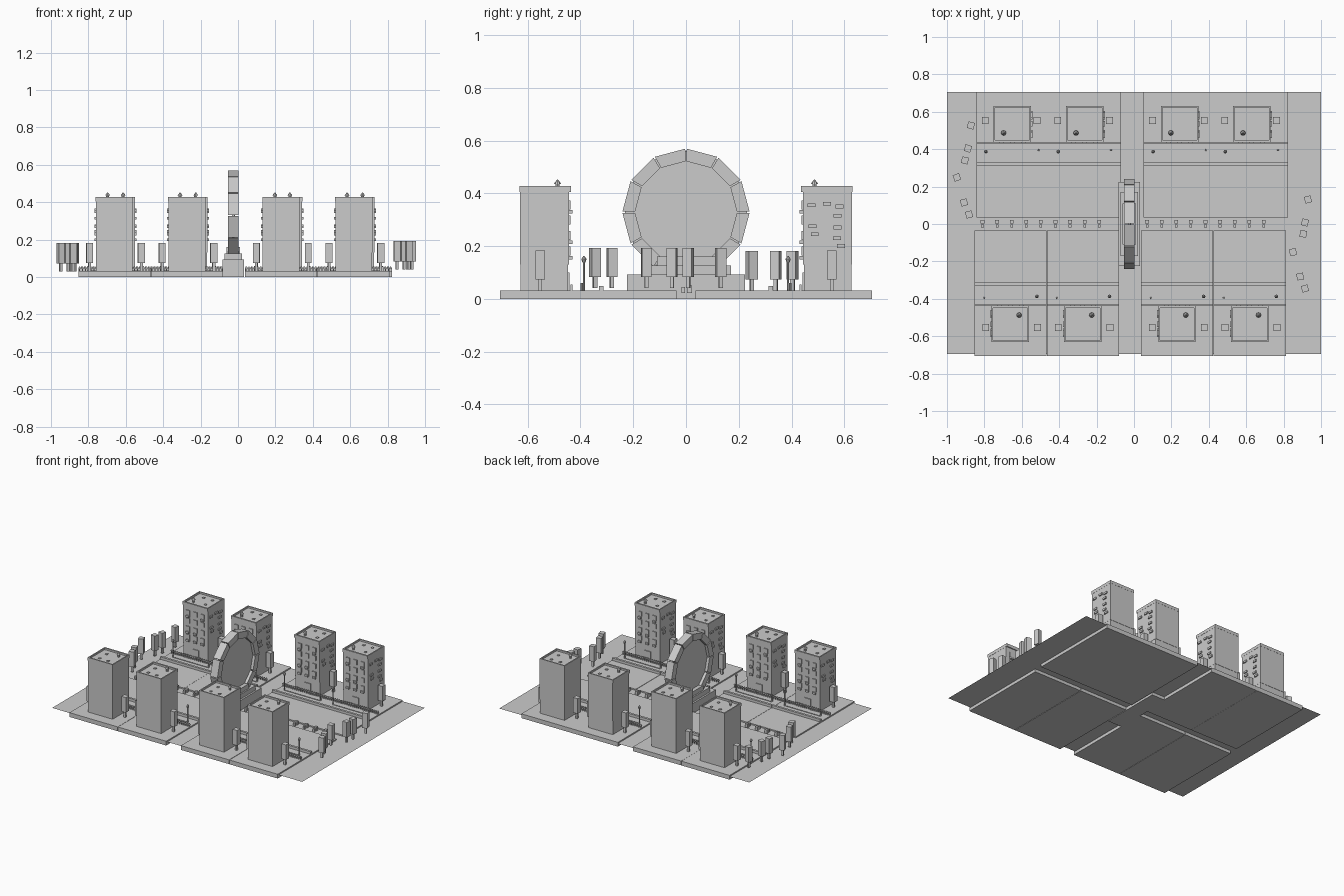
import bpy, bmesh, math, random
from mathutils import Matrix, Vector

if "Cube" in bpy.data.objects:
    bpy.data.objects.remove(bpy.data.objects["Cube"])

random.seed(4)


def new_object(name, bm, mesh=None):
    if mesh is None:
        mesh = bpy.data.meshes.new(name)
        bm.to_mesh(mesh)
        bm.free()
    ob = bpy.data.objects.new(name, mesh)
    bpy.context.collection.objects.link(ob)
    return ob


def box(bm, x0, x1, y0, y1, z0, z1, pre=Matrix.Identity(4)):
    m = pre @ Matrix.Translation(((x0 + x1) / 2, (y0 + y1) / 2, (z0 + z1) / 2)) \
        @ Matrix.Diagonal((x1 - x0, y1 - y0, z1 - z0, 1))
    bmesh.ops.create_cube(bm, size=1, matrix=m)


def cone(bm, x, y, z0, z1, r0, r1, n=8):
    bmesh.ops.create_cone(bm, cap_ends=True, segments=n, radius1=r0, radius2=r1, depth=z1 - z0,
                          matrix=Matrix.Translation((x, y, (z0 + z1) / 2)))


def tree(bm, x, y, z, angle=0.0):
    pre = Matrix.Translation((x, y, z)) @ Matrix.Rotation(angle, 4, 'Z')
    box(bm, -.007, .007, -.007, .007, 0, .05, pre)
    box(bm, -.018, .018, -.018, .018, .043, .152, pre)


parts = {}          # parts of one street block, in block coordinates
TOP = .031

# pavement slab
bm = bmesh.new()
box(bm, -.193, .193, .036, .706, 0, TOP)
parts["pavement_slab"] = bm

# low wall by the road and thin seam behind it
bm = bmesh.new()
box(bm, -.193, .193, .313, .329, TOP, .049)
box(bm, -.14, .145, .384, .388, TOP, .035)
parts["low_wall"] = bm

# picket fence
bm = bmesh.new()
box(bm, -.193, .193, .431, .436, .045, .051)
for i in range(25):
    x = -.186 + i * .0155
    box(bm, x - .003, x + .003, .43, .437, TOP, .055)
parts["fence"] = bm

# building: ground floor, upper floors, parapet
bm = bmesh.new()
box(bm, -.098, .098, .448, .628, TOP, .13)
box(bm, -.099, .099, .443, .63, .13, .415)
for x0, x1, y0, y1 in ((-.1, .1, .436, .448), (-.1, .1, .622, .631),
                       (-.1, -.092, .448, .622), (.092, .1, .448, .622)):
    box(bm, x0, x1, y0, y1, .405, .427)
box(bm, -.025, .025, .442, .45, TOP, .1)
parts["building"] = bm

# windows and air units on the front and one side
bm = bmesh.new()
for row in range(4):
    z = .165 + row * .058
    for x in (-.058, 0, .058):
        box(bm, x - .014, x + .014, .437, .446, z, z + .034)
        if random.random() < .4:
            box(bm, x - .012, x + .012, .431, .445, z - .016, z - .002)
for y, z in ((.475, .355), (.535, .36), (.582, .35), (.575, .315), (.48, .275),
             (.488, .245), (.575, .27), (.573, .23), (.588, .2)):
    box(bm, .095, .107, y - .015, y + .015, z - .007, z + .007)
parts["windows"] = bm

# roof vent
bm = bmesh.new()
cone(bm, -.047, .487, .41, .435, .008, .008)
cone(bm, -.047, .487, .435, .452, .014, .002)
for x, y in ((.04, .58), (-.03, .58), (.04, .5)):
    box(bm, x - .008, x + .008, y - .008, y + .008, .41, .42)
parts["roof_vents"] = bm

# street lamp and bollard
bm = bmesh.new()
cone(bm, -.142, .387, TOP, .145, .004, .004)
cone(bm, -.142, .387, .138, .15, .006, .01)
cone(bm, -.142, .387, .15, .163, .01, .002)
cone(bm, .14, .395, TOP, .06, .005, .004)
parts["street_lamp"] = bm

# pavement trees
bm = bmesh.new()
for x in (-.145, .132):
    tree(bm, x, .553, TOP)
parts["street_trees"] = bm

# copy each part to four back blocks and four turned front blocks
places = [(x, 0) for x in (-.65, -.263, .244, .63)] + [(x, math.pi) for x in (-.661, -.273, .23, .619)]
for name, bm in parts.items():
    mesh = None
    for x, turn in places:
        ob = new_object(name, bm, mesh)
        mesh = ob.data
        ob.location.x = x
        ob.rotation_euler.z = turn

# ground sheet
bm = bmesh.new()
bm.faces.new([bm.verts.new((x, y, .022)) for x, y in ((-1, -.695), (1, -.695), (1, .706), (-1, .706))])
new_object("ground_sheet", bm)

# small seats along the central strip
bm = bmesh.new()
for start in (-.81, .07):
    for i in range(9):
        x = start + i * .078
        box(bm, x - .01, x + .01, .004, .022, .022, .05)
        box(bm, x - .007, x + .007, -.018, -.004, .022, .044)
new_object("centre_seats", bm)

# loose trees at both ends
bm = bmesh.new()
for x, y in ((-.872, .527), (-.888, .404), (-.904, .34), (-.947, .249), (-.909, .115), (-.882, .051)):
    tree(bm, x, y, .03, random.uniform(-.4, .4))
for x, y in ((.93, .131), (.914, .008), (.905, -.053), (.85, -.15), (.888, -.281), (.914, -.345)):
    tree(bm, x, y, .04, random.uniform(-.4, .4))
new_object("end_trees", bm)

# stepped plinth
CX = -.025
bm = bmesh.new()
for wx, wy, z0, z1 in ((.058, .224, .0, .093), (.046, .17, .093, .127), (.036, .11, .127, .16)):
    box(bm, CX - wx, CX + wx, -wy, wy, z0, z1)
new_object("plinth", bm)

# twelve ring blocks with narrow joints, point at the top
CZ = .328
bm = bmesh.new()
gap = .012
for i in range(12):
    a0, a1 = (math.radians(i * 30) + gap, math.radians(i * 30 + 30) - gap)
    rows = []
    for x in (CX - .028, CX + .028):
        rows.append([bm.verts.new((x, r * math.sin(a), CZ + r * math.cos(a)))
                     for r, a in ((.193, a0), (.241, a0), (.241, a1), (.193, a1))])
    bm.faces.new(rows[0])
    bm.faces.new(rows[1][::-1])
    for k in range(4):
        n = (k + 1) % 4
        bm.faces.new((rows[0][n], rows[0][k], rows[1][k], rows[1][n]))
bmesh.ops.recalc_face_normals(bm, faces=bm.faces)
new_object("ring_blocks", bm)

# disc filling the ring, plus a slim inner band closing the joints
bm = bmesh.new()
for radius, depth in ((.2, .016), (.232, .012)):
    bmesh.ops.create_cone(bm, cap_ends=True, segments=12, radius1=radius, radius2=radius, depth=depth,
                          matrix=Matrix.Translation((CX, 0, CZ)) @ Matrix.Rotation(math.pi / 2, 4, 'Y'))
new_object("ring_disc", bm)
